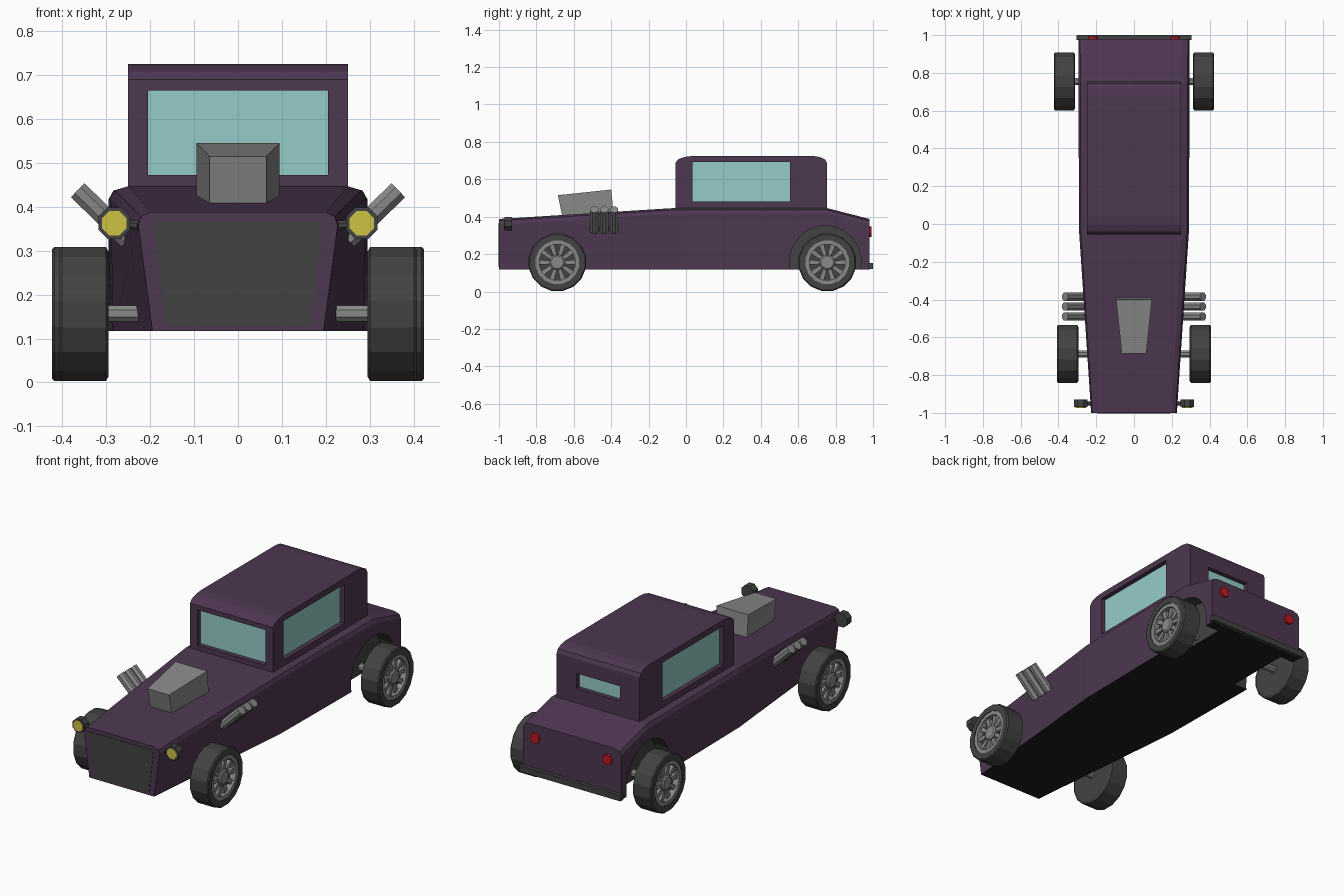
import bpy, bmesh
from math import sin, cos, pi
from mathutils import Vector

if "Cube" in bpy.data.objects:
    bpy.data.objects.remove(bpy.data.objects["Cube"])


def material(name, rgb):
    m = bpy.data.materials.new(name)
    m.diffuse_color = (*rgb, 1)
    m.use_nodes = True
    m.node_tree.nodes["Principled BSDF"].inputs["Base Color"].default_value = m.diffuse_color
    return m


PURPLE = material("purple_paint", (0.075, 0.038, 0.082))
BLACK = material("black", (0.012, 0.012, 0.012))
DARK = material("dark_rubber", (0.055, 0.055, 0.055))
METAL = material("metal", (0.25, 0.25, 0.25))
GLASS = material("glass", (0.3, 0.6, 0.58))
YELLOW = material("lamp_yellow", (0.62, 0.54, 0.06))
RED = material("lamp_red", (0.5, 0.01, 0.015))


def finish(name, bm, mat):
    bmesh.ops.recalc_face_normals(bm, faces=bm.faces)
    me = bpy.data.meshes.new(name)
    bm.to_mesh(me)
    bm.free()
    ob = bpy.data.objects.new(name, me)
    bpy.context.collection.objects.link(ob)
    me.materials.append(mat)
    return ob


def loft(name, rings, mat, loop=False):
    """Skin a list of equal-length rings; cap the ends or join them in a loop."""
    bm = bmesh.new()
    vs = [[bm.verts.new(p) for p in r] for r in rings]
    n = len(rings[0])
    pairs = list(zip(vs, vs[1:])) + ([(vs[-1], vs[0])] if loop else [])
    for a, b in pairs:
        for i in range(n):
            j = (i + 1) % n
            bm.faces.new((a[i], a[j], b[j], b[i]))
    if not loop:
        bm.faces.new(vs[0])
        bm.faces.new(vs[-1])
    return finish(name, bm, mat)


def tube(name, p, q, r, n, mat):
    p, q = Vector(p), Vector(q)
    rot = (q - p).to_track_quat('Z', 'Y')
    circle = [rot @ Vector((r * cos((i + .5) * 2 * pi / n), r * sin((i + .5) * 2 * pi / n), 0))
              for i in range(n)]
    return loft(name, [[c + e for c in circle] for e in (p, q)], mat)


def box(name, x0, x1, y0, y1, z0, z1, mat):
    return loft(name, [[(x0, y, z0), (x1, y, z0), (x1, y, z1), (x0, y, z1)] for y in (y0, y1)], mat)


def lathe(name, profile, centre, side, n, mat, loop=False):
    """Turn (x, radius) points about the x axis."""
    cx, cy, cz = centre
    rings = [[(side * (cx + x), cy + r * cos((i + .5) * 2 * pi / n), cz + r * sin((i + .5) * 2 * pi / n))
              for i in range(n)] for x, r in profile]
    return loft(name, rings, mat, loop)


def cut(ob, cutter):
    mod = ob.modifiers.new("cut", 'BOOLEAN')
    mod.operation = 'DIFFERENCE'
    mod.solver = 'EXACT'
    mod.material_mode = 'TRANSFER'
    mod.object = cutter
    bpy.context.view_layer.objects.active = ob
    bpy.ops.object.modifier_apply(modifier=mod.name)
    bpy.data.objects.remove(cutter)


# Body: tapered shell with rounded shoulders
def section(y, top, shoulder, bottom, z):
    mid = shoulder - (shoulder - top) * 0.25
    half = [(bottom, 0.117), (shoulder, z - 0.03), (mid, z - 0.01), (top, z)]
    return [(x, y, h) for x, h in half] + [(-x, y, h) for x, h in reversed(half)]


body = loft("body", [section(-1, 0.20, 0.227, 0.195, 0.388),
                     section(-0.05, 0.25, 0.29, 0.285, 0.447),
                     section(0.75, 0.25, 0.295, 0.295, 0.447),
                     section(0.98, 0.255, 0.295, 0.295, 0.388)], PURPLE)
body.data.materials.append(BLACK)
for f in body.data.polygons:
    if f.normal.z < -0.9:
        f.material_index = 1

# Rear wheel arches
for s in (-1, 1):
    cut(body, lathe("arch_cutter", [(0.21, 0.192), (0.4, 0.192)], (0, 0.745, 0.16), s, 20, DARK))

# Cabin with rounded roof ends
side = [(-.055, .43), (-.055, .69), (-.04, .708), (-.005, .72), (.04, .725),
        (.68, .725), (.72, .718), (.745, .705), (.755, .685), (.755, .43)]
cabin = loft("cabin", [[(x, y, z) for y, z in side] for x in (-0.25, 0.25)], PURPLE)

# Recessed windows: (opening box, glass box)
windows = {
    "windscreen": ((-.205, .205, -.1, -.025, .473, .665), (-.205, .205, -.03, -.02, .473, .665)),
    "rear_window": ((-.13, .13, .725, .8, .525, .607), (-.13, .13, .72, .73, .525, .607)),
    "right_window": ((.22, .3, .035, .557, .48, .692), (.215, .225, .035, .557, .48, .692)),
    "left_window": ((-.3, -.22, .035, .557, .48, .692), (-.225, -.215, .035, .557, .48, .692)),
}
for name, (opening, pane) in windows.items():
    cut(cabin, box(name + "_cutter", *opening, PURPLE))
    box(name, *pane, GLASS)

# Grille panel
loft("grille", [[(-.165, y, .13), (.165, y, .13), (.192, y, .367), (-.192, y, .367)]
                for y in (-1.002, -0.99)], DARK)

# Engine scoop, wider at the back
loft("engine_scoop", [[(-.065, -.66, .395), (.065, -.66, .395), (.065, -.685, .515), (-.065, -.685, .515)],
                      [(-.095, -.388, .42), (.095, -.388, .42), (.095, -.40, .545), (-.095, -.40, .545)]], METAL)

# Rear bumper
box("rear_bumper", -.305, .305, .975, 1.0, .12, .152, DARK)


def spokes(name, centre, side, x0, x1):
    bm = bmesh.new()
    for k in range(10):
        a = k * pi / 5
        u, v = Vector((0, cos(a), sin(a))), Vector((0, -sin(a), cos(a)))
        c = Vector((side * centre[0], centre[1], centre[2]))
        ends = []
        for r, w in ((0.03, 0.009), (0.1, 0.013)):
            ends.append([bm.verts.new(c + u * r + v * d + Vector((side * x, 0, 0)))
                         for d, x in ((-w, x0), (w, x0), (w, x1), (-w, x1))])
        for i in range(4):
            j = (i + 1) % 4
            bm.faces.new((ends[0][i], ends[0][j], ends[1][j], ends[1][i]))
        for e in ends:
            bm.faces.new(e)
    return finish(name, bm, METAL)


for s, lr in ((-1, "left"), (1, "right")):
    # Wheels and axles
    for fr, x, y, axle in (("front", 0.295, -0.688, 0.2), ("rear", 0.312, 0.755, 0.19)):
        c, tag = (x, y, 0.156), f"{fr}_{lr}_"
        lathe(tag + "tyre", [(0, .145), (.006, .156), (.106, .156), (.112, .15), (.112, .118),
                             (.075, .118)], c, s, 16, DARK)
        lathe(tag + "rim", [(.07, .119), (.108, .119), (.108, .097), (.07, .097)], c, s, 16, METAL, True)
        lathe(tag + "hub", [(.07, .042), (.1, .042), (.106, .034)], c, s, 12, METAL)
        spokes(tag + "spokes", c, s, .07, .095)
        tube(tag + "axle", (s * axle, y, .157), (s * (x + .01), y, .157), .02, 8, METAL)
    # Exhaust pipes
    for i, y in enumerate((-0.49, -0.437, -0.385)):
        tube(f"exhaust_{lr}_{i + 1}", (s * .25, y, .325), (s * .365, y, .438), .024, 8, METAL)
    # Headlights on stalks
    tube(f"headlight_{lr}", (s * .282, -.93, .363), (s * .282, -.97, .363), .039, 8, DARK)
    tube(f"headlight_lens_{lr}", (s * .282, -.95, .363), (s * .282, -.973, .363), .03, 8, YELLOW)
    tube(f"headlight_stalk_{lr}", (s * .2, -.95, .355), (s * .26, -.95, .36), .012, 8, DARK)
    # Tail lights
    tube(f"tail_light_{lr}", (s * .218, .97, .32), (s * .218, .993, .32), .028, 10, RED)
